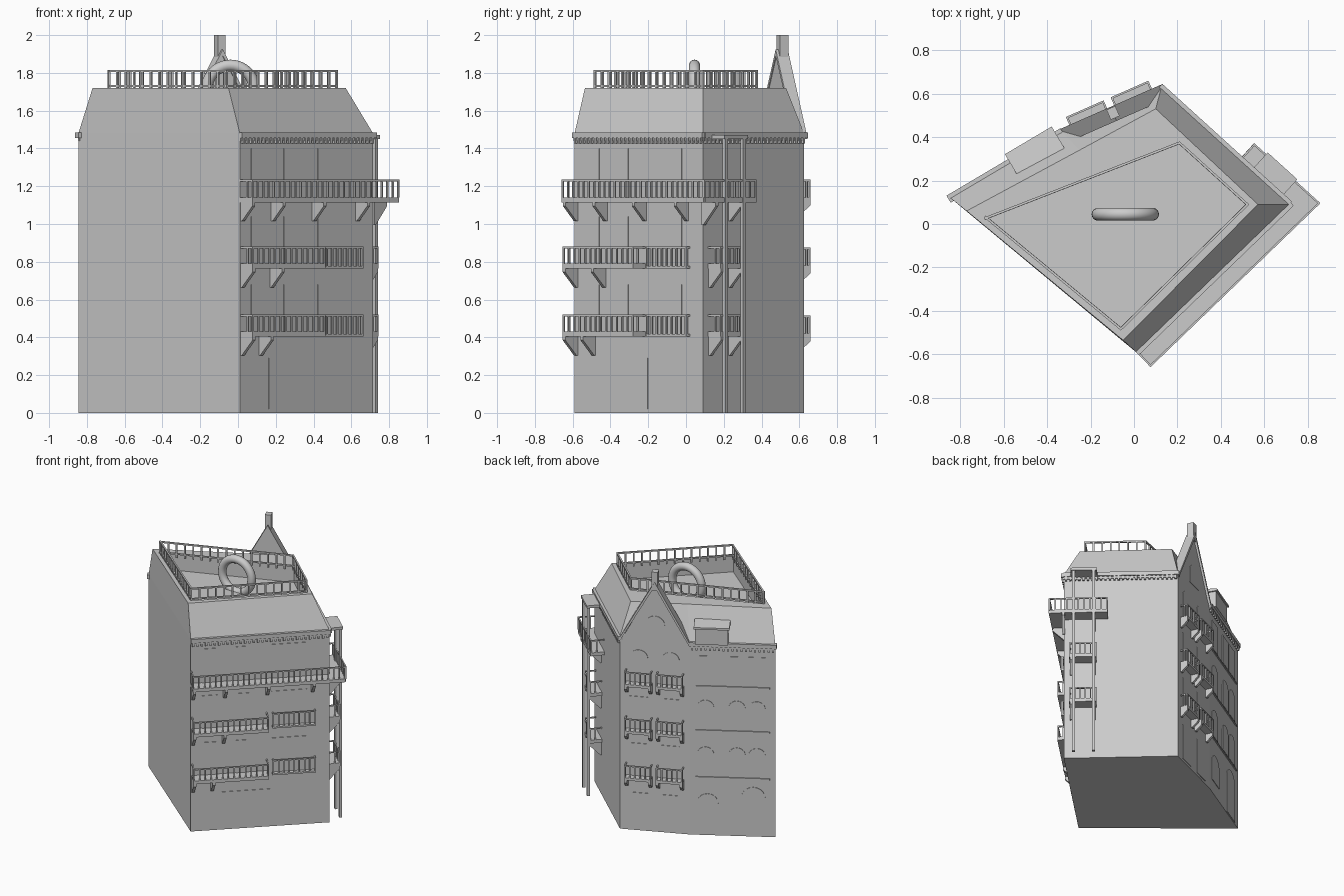
import bpy, bmesh, math
from mathutils import Vector, Matrix

if "Cube" in bpy.data.objects:
    bpy.data.objects.remove(bpy.data.objects["Cube"], do_unlink=True)

stone = bpy.data.materials.new("plain grey")
stone.use_nodes = True
GREY = (0.6, 0.6, 0.6, 1)
stone.diffuse_color = GREY
stone.node_tree.nodes["Principled BSDF"].inputs["Base Color"].default_value = GREY

# Plan corners, counter-clockwise
A, B, C, D, E = [Vector(p) for p in
                 ((-.845, .12), (.01, -.59), (.715, .09), (.125, .625), (-.33, .425))]
FOOT = [A, B, C, D, E]


class Part:
    """A mesh part built in the local frame of a wall: along, outward, up."""

    def __init__(self, name, p=None, q=None):
        self.name, self.bm, self.m = name, bmesh.new(), Matrix.Identity(4)
        if p is not None:
            self.length = (q - p).length
            d = (q - p).normalized()
            self.m = Matrix(((d.x, d.y, 0, p.x), (d.y, -d.x, 0, p.y),
                             (0, 0, 1, 0), (0, 0, 0, 1)))

    def rings(self, rings):
        loops = [[self.bm.verts.new(self.m @ Vector(c)) for c in r] for r in rings]
        n = len(loops[0])
        for a, b in zip(loops, loops[1:]):
            for i in range(n):
                j = (i + 1) % n
                self.bm.faces.new((a[i], a[j], b[j], b[i]))
        self.bm.faces.new(loops[0][::-1])
        self.bm.faces.new(loops[-1])

    def box(self, x0, x1, y0, y1, z0, z1):
        self.rings([[(x0, y0, z), (x1, y0, z), (x1, y1, z), (x0, y1, z)] for z in (z0, z1)])

    def plate(self, outline, y0, y1):
        """Extrude an (along, up) outline outwards."""
        self.rings([[(x, y, z) for x, z in outline] for y in (y0, y1)])

    def bracket(self, x, depth, z, drop=.1, w=.02):
        side = [(0, z), (depth, z), (depth, z - .02), (.01, z - drop), (0, z - drop)]
        self.rings([[(k, y, h) for y, h in side] for k in (x, x + w)])

    def rail(self, x0, x1, y, z0, z1, step=.04, t=.009):
        self.box(x0, x1, y - t, y, z1 - t, z1)
        n = max(1, round((x1 - x0) / step))
        for i in range(n + 1):
            x = x0 + (x1 - x0 - t) * i / n
            self.box(x, x + t, y - t, y, z0, z1 - t)

    def side_rail(self, x, y1, z0, z1, t=.009):
        self.box(x, x + t, 0, y1, z1 - t, z1)
        self.box(x, x + t, y1 / 2, y1 / 2 + t, z0, z1)

    def balcony(self, x0, x1, depth, z, h=.115, slab=.025, brackets=()):
        self.box(x0, x1, 0, depth, z, z + slab)
        self.rail(x0, x1, depth, z + slab, z + h)
        for x in (x0, x1 - .009):
            self.side_rail(x, depth, z + slab, z + h)
        for x in brackets:
            self.bracket(x, depth, z)

    def opening(self, x0, x1, z0, z1, arched=False):
        r = (x1 - x0) / 2
        pts = [(x0, z0), (x1, z0)]
        if arched:
            pts += [(x0 + r + r * math.cos(a), z1 - r + r * math.sin(a))
                    for a in [math.pi * i / 10 for i in range(11)]]
        else:
            pts += [(x1, z1), (x0, z1)]
        self.plate(pts, -.01, .004)

    def done(self):
        bmesh.ops.recalc_face_normals(self.bm, faces=self.bm.faces)
        me = bpy.data.meshes.new(self.name)
        self.bm.to_mesh(me)
        self.bm.free()
        me.materials.append(stone)
        ob = bpy.data.objects.new(self.name, me)
        bpy.context.scene.collection.objects.link(ob)
        return ob


def ring(pts, z):
    return [(p[0], p[1], z) for p in pts]


# Main block
walls = Part("walls")
walls.rings([ring(FOOT, 0), ring(FOOT, 1.46)])
walls.done()

# Mansard roof with a sunken terrace
TOP = [(-.77, .06), (-.05, -.535), (.57, .09), (.10, .53), (-.25, .34)]
TERRACE = [Vector(p) for p in ((-.69, .03), (-.06, -.49), (.53, .09), (.21, .38), (-.15, .24))]
roof = Part("mansard_roof")
roof.rings([ring(FOOT, 1.46), ring(FOOT, 1.48), ring(TOP, 1.72),
            ring(TERRACE, 1.72), ring(TERRACE, 1.6)])
roof.done()

# Railing around the terrace
corners = TERRACE[:4]
for i, p in enumerate(corners):
    r = Part("terrace_railing_%d" % (i + 1), p, corners[(i + 1) % 4])
    r.rail(0, r.length, 0, 1.7, 1.815, step=.06, t=.011)
    r.box(0, r.length, -.012, 0, 1.725, 1.735)
    r.done()

# Ring sculpture on the terrace
bpy.ops.mesh.primitive_torus_add(location=(-.04, .045, 1.715), rotation=(math.pi / 2, 0, 0),
                                 major_radius=.125, minor_radius=.03,
                                 major_segments=40, minor_segments=14)
torus = bpy.context.object
torus.name = "ring_sculpture"
torus.data.materials.append(stone)
bpy.ops.object.shade_smooth()

# Cornices with dentils
for name, p, q in (("front", B, C), ("side", C, D), ("rear", E, A)):
    c = Part(name + "_cornice", p, q)
    c.box(0, c.length + .01, -.02, .018, 1.455, 1.485)
    c.box(0, c.length, -.01, .006, 1.44, 1.455)
    n = int(c.length / .03)
    for i in range(n):
        x = c.length * (i + .3) / n
        c.box(x, x + .014, -.01, .014, 1.425, 1.455)
    c.done()

# Gable with coping and finial
g = Part("gable", D, E)
L = g.length
g.plate([(0, 1.44), (L, 1.44), (L / 2, 1.9)], -.05, 0)
g.plate([(-.015, 1.45), (0, 1.45), (L / 2, 1.89), (L, 1.45), (L + .015, 1.45),
         (L / 2, 1.925)], -.055, .015)
g.box(L / 2 - .022, L / 2 + .022, -.04, .01, 1.86, 2)
g.done()

# Dormer above the rear cornice
d = Part("dormer", E, A)
d.box(.04, .27, -.1, .035, 1.48, 1.6)
d.rings([[(x, -.12, 1.6), (x, .045, 1.6), (x, .045, 1.615), (x, -.12, 1.64)] for x in (.03, .28)])
d.opening(.06, .15, 1.49, 1.59)
d.done()

# Front balconies
for k, (z, second) in enumerate(((.405, .14), (.765, .22))):
    b = Part("front_balcony_%d" % (k + 1), B, C)
    b.balcony(.005, .54, .092, z, brackets=(.005, second))
    b.balcony(.575, .88, .03, z, slab=.012)
    b.done()
wrap = Part("wraparound_balcony_front", B, C)
wrap.box(0, 1.08, 0, .095, 1.115, 1.14)
wrap.rail(0, 1.08, .095, 1.14, 1.235)
wrap.side_rail(0, .095, 1.14, 1.235)
for x in (.005, .23, .53, .85):
    wrap.bracket(x, .09, 1.115)
wrap.done()
wrap = Part("wraparound_balcony_side", C, D)
wrap.box(-.09, .31, 0, .1, 1.115, 1.14)
wrap.rail(-.1, .31, .1, 1.14, 1.235)
wrap.side_rail(.3, .1, 1.14, 1.235)
wrap.bracket(-.01, .1, 1.115, drop=.12)
wrap.bracket(.2, .09, 1.115)
wrap.done()

# Side platforms carried on two posts
s = Part("side_platforms", C, D)
for x in (.06, .2):
    s.box(x, x + .022, .085, .105, 0, 1.46)
s.box(.05, .235, 0, .11, 1.45, 1.47)
for z in (.405, .765):
    s.balcony(.04, .23, .088, z, brackets=(.045, .2))
s.done()

# Small balconies on the gable wall
for k, z in enumerate((.4, .76, 1.12)):
    b = Part("gable_balconies_%d" % (k + 1), D, E)
    for x in (.04, .265):
        b.balcony(x, x + .19, .055, z, slab=.02)
        for e in (x, x + .17):
            b.bracket(e, .055, z, drop=.06)
    b.done()

# Doors and windows
o = Part("front_openings", B, C)
o.opening(.21, .56, .02, .29)
for z in (.42, .78, 1.14):
    for x0, x1 in ((.08, .19), (.32, .41), (.57, .82)):
        o.opening(x0, x1, z, z + .26)
o.done()
o = Part("gable_openings", D, E)
for z in (.42, .78, 1.14):
    for x in (.07, .295):
        o.opening(x, x + .13, z, z + .25, z > 1)
o.opening(.07, .2, .02, .29)
o.opening(.295, .425, .02, .29)
o.opening(.18, .32, 1.5, 1.66, True)
o.done()
o = Part("rear_openings", E, A)
for z in (.46, .82, 1.16):
    for x in (.05, .27, .41):
        o.opening(x, x + .12, z, z + .22, z < 1)
    o.box(.04, .56, 0, .008, z - .02, z - .01)
o.opening(.36, .53, .01, .38, True)
o.opening(.05, .2, .1, .32, True)
o.done()
